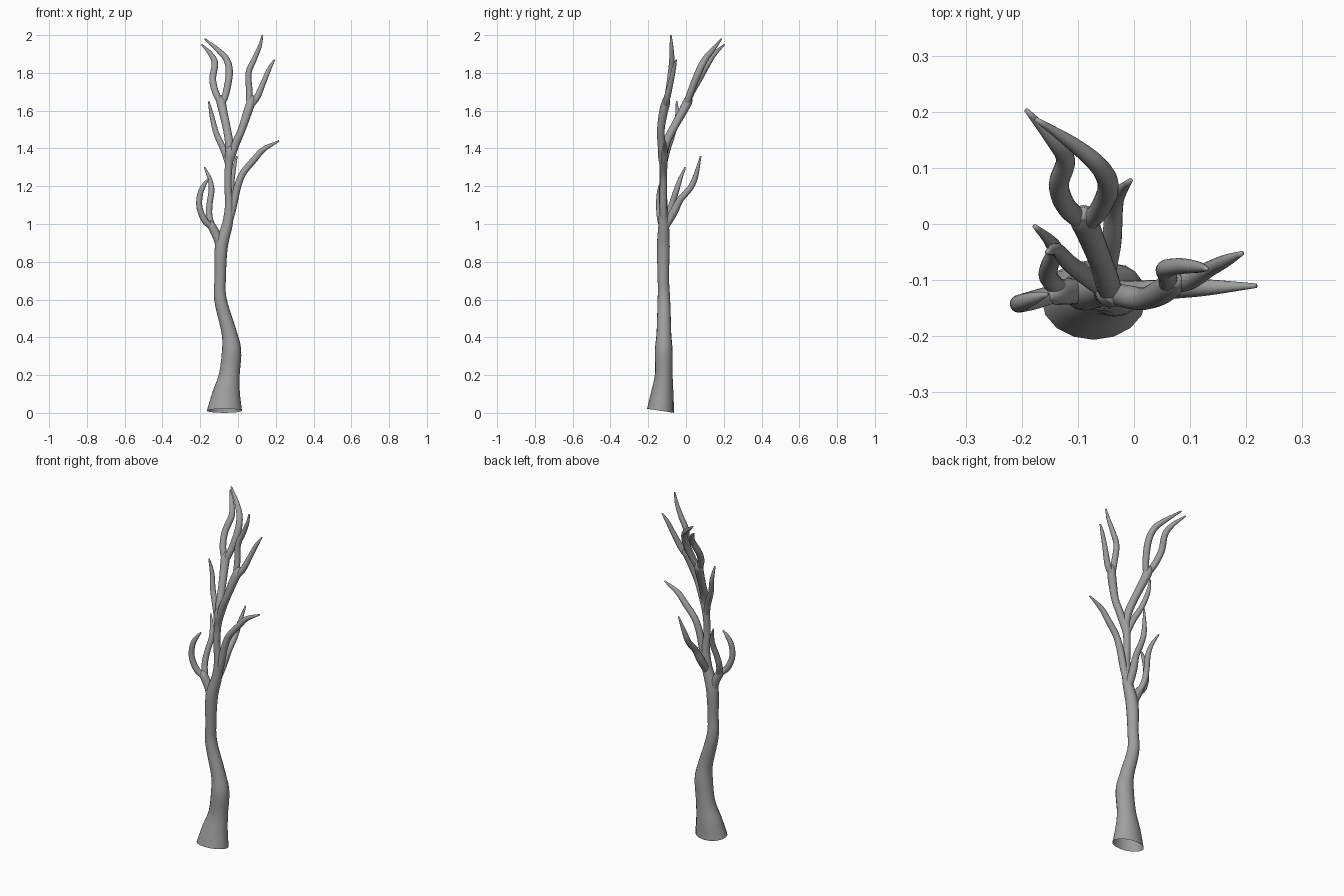
import bpy
import bmesh
import math
from mathutils import Vector

default_cube = bpy.data.objects.get("Cube")
if default_cube:
    bpy.data.objects.remove(default_cube, do_unlink=True)

SIDES = 16          # vertices around each limb
STEPS = 5           # rings between two guide points
UNIT = 0.01         # guide points are written in hundredths
UP = Vector((0, 0, 1))

# One plain grey bark colour
bark = bpy.data.materials.new("grey_bark")
bark.use_nodes = True
bark_colour = (0.35, 0.35, 0.35, 1)
bark.diffuse_color = bark_colour
bark.node_tree.nodes["Principled BSDF"].inputs["Base Color"].default_value = bark_colour


def smooth_path(guides):
    """Run a Catmull-Rom spline through (x, y, z, radius) guide points."""
    points = [Vector(guide) * UNIT for guide in guides]
    first_extra = points[0] * 2 - points[1]
    last_extra = points[-1] * 2 - points[-2]
    padded = [first_extra] + points + [last_extra]
    path = []
    for before, start, end, after in zip(padded, padded[1:], padded[2:], padded[3:]):
        for step in range(STEPS):
            t = step / STEPS
            linear = (end - before) * t
            square = (before * 2 - start * 5 + end * 4 - after) * t ** 2
            cubic = (start * 3 - before - end * 3 + after) * t ** 3
            path.append(start + (linear + square + cubic) / 2)
    path.append(points[-1])
    return path


def no_squash(height):
    return 1


def trunk_squash(height):
    """The foot of the trunk is wider than it is deep."""
    return min(1, 0.77 + height * 0.45)


def limb(name, guides, squash=no_squash, start_normal=None):
    """Sweep a tapering round section along a smooth path, capped at its tip."""
    path = smooth_path(guides)
    centres = [point.to_3d() for point in path]
    mesh_builder = bmesh.new()
    rings = []
    for index, centre in enumerate(centres):
        previous = centres[max(index - 1, 0)]
        following = centres[min(index + 1, len(centres) - 1)]
        tangent = (following - previous).normalized()
        if start_normal and index < STEPS:
            tangent = start_normal.lerp(tangent, index / STEPS).normalized()
        turn = UP.rotation_difference(tangent)
        radius = path[index].w
        ring = []
        for side in range(SIDES):
            angle = math.tau * side / SIDES
            across = radius * math.cos(angle)
            deep = radius * math.sin(angle) * squash(centre.z)
            offset = turn @ Vector((across, deep, 0))
            ring.append(mesh_builder.verts.new(centre + offset))
        rings.append(ring)

    # Skin neighbouring rings with quads and close the tip
    for lower, upper in zip(rings, rings[1:]):
        for side in range(SIDES):
            beside = (side + 1) % SIDES
            mesh_builder.faces.new((lower[side], lower[beside], upper[beside], upper[side]))
    mesh_builder.faces.new(rings[-1])
    for face in mesh_builder.faces:
        face.smooth = True

    mesh = bpy.data.meshes.new(name)
    mesh_builder.to_mesh(mesh)
    mesh_builder.free()
    mesh.materials.append(bark)
    tree_part = bpy.data.objects.new(name, mesh)
    bpy.context.collection.objects.link(tree_part)


# Trunk: open tilted foot, wavy stem, up to the high fork
limb("trunk", [
    (-7.2, -13.5, 1.1, 9.3), (-6.2, -12.6, 10, 7.4), (-4.6, -11.8, 20, 5.5),
    (-3.4, -11.8, 33, 5.1), (-4.8, -11.7, 43, 4), (-9.3, -11.7, 60, 3.3),
    (-9.4, -12, 72, 3), (-8.8, -12, 88, 3.4), (-5.6, -11.8, 100, 2.8),
    (-4.6, -12, 110, 2.3), (-5.3, -12.3, 120, 1.9), (-5, -12, 130, 2),
    (-4.2, -12.3, 137, 2.6), (-3.4, -12.5, 141, 1.6),
], squash=trunk_squash, start_normal=Vector((0, 0.15, 1)).normalized())

# High left limb and its twin twigs
limb("upper_left_limb", [
    (-4, -12.3, 134, 1.9), (-1, -13, 143, 2.1), (2, -13.3, 150, 2),
    (5, -12, 159, 2.3), (7, -10.5, 165, 2.2), (7.5, -10, 168, 1),
])
limb("upper_left_inner_twig", [
    (6, -11.3, 162, 1.6), (6, -9.3, 170, 1.7), (5.6, -8, 180, 1.6),
    (8.5, -7.5, 187, 1.4), (11.5, -7.7, 194, 1), (13, -8, 200, 0.4),
])
limb("upper_left_outer_twig", [
    (6, -11, 162, 1.6), (10, -10, 167, 1.7), (13.5, -8, 175, 1.4),
    (16.5, -6.5, 182, 1.1), (19.3, -5.2, 187, 0.4),
])

# High limb that leans to the back, with its twin twigs
limb("upper_rear_limb", [
    (-4.3, -12.4, 134, 1.9), (-4.7, -10.5, 143, 2.2), (-6, -6.5, 151, 2.1),
    (-8, -1.5, 160, 2.3), (-9, 1, 165, 2.4), (-9, 2, 168, 1),
])
limb("upper_rear_inner_twig", [
    (-8.6, 0, 163, 1.7), (-6.2, 2.5, 170, 1.8), (-4.6, 6.5, 180, 1.9),
    (-6, 10, 187, 1.7), (-10.5, 14, 192, 1.3), (-17.5, 18.7, 198, 0.4),
])
limb("upper_rear_outer_twig", [
    (-8.6, 0, 163, 1.7), (-12, 3, 170, 1.8), (-13.4, 7, 177, 1.8),
    (-12.2, 11.5, 185, 1.7), (-14.5, 15, 190, 1.3), (-19.2, 20.3, 195, 0.4),
])

# Slender branches off the upper stem
limb("upper_right_branch", [
    (-4.8, -12, 130, 1.5), (-7.5, -10, 139, 1.7), (-11.5, -7, 148, 1.5),
    (-13.8, -4.6, 157, 1.2), (-15.5, -5, 165, 0.4),
])
limb("middle_left_branch", [
    (-4.6, -11.7, 101, 1.8), (-2.5, -12, 110, 2), (-0.2, -12, 120, 1.9),
    (2.7, -11.8, 127, 1.8), (8.5, -11.5, 134, 1.7), (13.5, -11.3, 139.5, 1.4),
    (21.8, -11, 144, 0.4),
])
limb("middle_rear_branch", [
    (-5.8, -11.5, 98, 2.1), (-5, -6.7, 106, 2.2), (-4, -3, 113, 1.8),
    (-3.6, 2.2, 119, 1.6), (-3, 5, 125, 1.4), (-0.6, 7.8, 136, 0.4),
])

# Low right limb and its two curling twigs
limb("lower_right_limb", [
    (-8.8, -12, 86, 2.4), (-11, -12, 93, 2.3), (-14, -12.2, 99, 2.2),
    (-15.5, -12.5, 101, 1.2),
])
limb("lower_right_outer_twig", [
    (-13.5, -12.2, 98, 1.6), (-17.7, -13.5, 102, 1.7), (-20.4, -14.2, 109, 1.6),
    (-20, -14, 116, 1.5), (-17.8, -13.2, 121, 1.1), (-15.5, -12.5, 124, 0.4),
])
limb("lower_right_inner_twig", [
    (-13, -12, 97, 1.6), (-15.2, -9.5, 104, 1.7), (-15, -7.3, 111, 1.6),
    (-14, -5, 118, 1.5), (-15, -3, 124, 1.1), (-17.7, -0.4, 130, 0.4),
])
